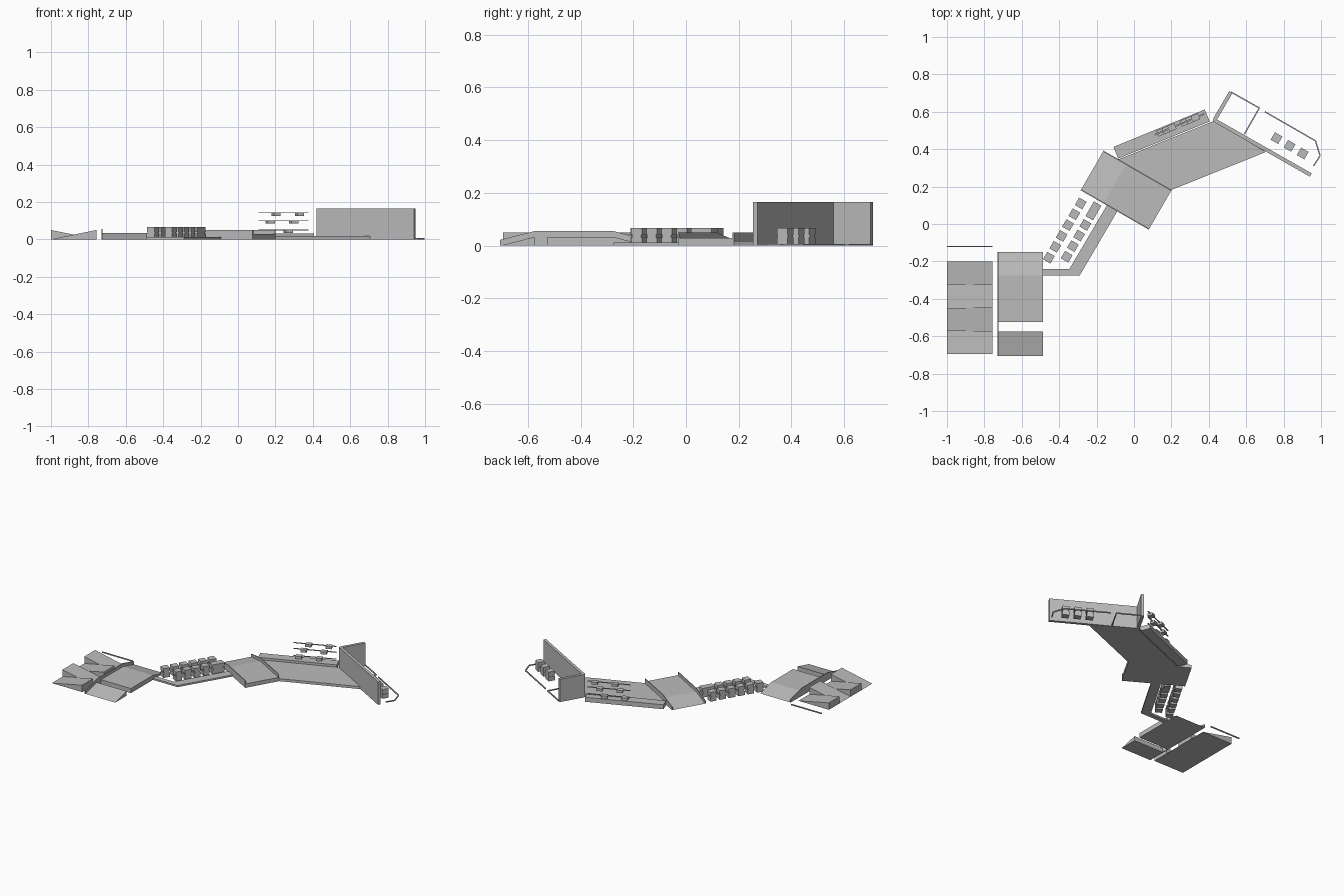
import bpy, bmesh, math
from mathutils import Matrix, Vector

if "Cube" in bpy.data.objects:
    bpy.data.objects.remove(bpy.data.objects["Cube"])

grey = bpy.data.materials.new("concrete_grey")
grey.use_nodes = True
COLOUR = (0.5, 0.5, 0.5, 1)
grey.diffuse_color = COLOUR
grey.node_tree.nodes["Principled BSDF"].inputs["Base Color"].default_value = COLOUR


def extrude(name, points, offset):
    """Closed polygon of 3D points, extruded along an offset."""
    bm = bmesh.new()
    face = bm.faces.new([bm.verts.new(p) for p in points])
    geo = bmesh.ops.extrude_face_region(bm, geom=[face])["geom"]
    bmesh.ops.translate(bm, vec=offset, verts=[v for v in geo if isinstance(v, bmesh.types.BMVert)])
    bmesh.ops.recalc_face_normals(bm, faces=bm.faces)
    mesh = bpy.data.meshes.new(name)
    bm.to_mesh(mesh)
    bm.free()
    mesh.materials.append(grey)
    obj = bpy.data.objects.new(name, mesh)
    bpy.context.collection.objects.link(obj)
    return obj


def slab(name, outline, z0, z1):
    return extrude(name, [(x, y, z0) for x, y in outline], (0, 0, z1 - z0))


def profile(name, origin, angle, shape, width):
    """Side profile (u, z) running along an angle, extruded to its left."""
    turn = Matrix.Rotation(math.radians(angle), 3, 'Z')
    start = Vector((origin[0], origin[1], 0))
    return extrude(name, [start + turn @ Vector((u, 0, z)) for u, z in shape],
                   turn @ Vector((0, width, 0)))


def box(name, x, y, z0, z1, length, width, angle):
    a = math.radians(angle)
    c, s = math.cos(a), math.sin(a)
    corners = [(-1, -1), (1, -1), (1, 1), (-1, 1)]
    outline = [(x + c * i * length / 2 - s * j * width / 2,
                y + s * i * length / 2 + c * j * width / 2) for i, j in corners]
    return slab(name, outline, z0, z1)


def bar(name, a, b, width, z0, z1):
    d = Vector(b) - Vector(a)
    m = (Vector(a) + Vector(b)) / 2
    return box(name, m.x, m.y, z0, z1, d.length, width, math.degrees(math.atan2(d.y, d.x)))


def block(name, x, y, length, width, angle):
    """Block with a shallow slot across its ends."""
    box(name + "_base", x, y, 0, 0.03, length, width, angle)
    box(name + "_core", x, y, 0.03, 0.04, length * 0.8, width, angle)
    box(name + "_top", x, y, 0.04, 0.066, length, width, angle)


# Four side-by-side wedges with alternating slopes, and a low kerb behind
for i in range(4):
    high = -0.757 if i % 2 == 0 else -1.0
    y = -0.695 + i * 0.1235
    extrude(f"wedge_{i + 1}", [(-1, y, 0), (-0.757, y, 0), (high, y, 0.05)], (0, 0.1235, 0))
bar("back_kerb", (-1, -0.12), (-0.757, -0.12), 0.006, 0, 0.008)

# Gap jump: take-off, landing and the side wall that follows them
profile("take_off", (-0.487, -0.705), 90, [(0, 0), (0.13, 0), (0.13, 0.033)], 0.24)
profile("landing", (-0.487, -0.525), 90, [(0, 0), (0.375, 0), (0.25, 0.033), (0, 0.033)], 0.24)
profile("jump_side_wall", (-0.725, -0.705), 90,
        [(0, 0), (0.555, 0), (0.555, 0.022), (0.43, 0.055), (0.13, 0.055), (0, 0.022)], 0.006)

# Bent low path
slab("low_path", [(-0.487, -0.275), (-0.29, -0.275), (-0.085, 0.075),
                  (-0.145, 0.1), (-0.345, -0.24), (-0.487, -0.24)], 0, 0.012)

# Two rows of blocks
for i in range(6):
    t = i / 5
    block(f"left_block_{i + 1}", -0.455 + 0.17 * t, -0.18 + 0.29 * t, 0.046, 0.046, 60)
for i in range(4):
    t = i / 3
    block(f"right_block_{i + 1}", -0.36 + 0.1 * t, -0.175 + 0.17 * t, 0.046, 0.046, 60)
block("right_long_block", -0.217, 0.07, 0.09, 0.046, 60)

# Raised platform with a ramped end and a lip along both long edges
CORNER = Vector((-0.285, 0.18))
ACROSS = Vector((0.5, 0.866))
profile("platform", CORNER, -30, [(0, 0), (0.42, 0), (0.42, 0.028), (0.14, 0.028)], 0.245)
for side, shift in (("front", 0), ("back", 0.239)):
    profile(f"platform_{side}_lip", CORNER + ACROSS * shift, -30,
            [(0, 0), (0.42, 0), (0.42, 0.05), (0.14, 0.05), (0, 0.02)], 0.006)

# Long floor with a ledge behind it
slab("long_floor", [(0.2, 0.182), (0.705, 0.385), (0.425, 0.55), (-0.085, 0.345)], 0, 0.018)
slab("back_ledge", [(-0.085, 0.35), (0.405, 0.548), (0.378, 0.612), (-0.11, 0.412)], 0, 0.032)

# Three shelves with small boxes above the ledge
for level, z in enumerate((0.05, 0.1, 0.142)):
    bar(f"shelf_{level + 1}", (0.11, 0.477), (0.375, 0.588), 0.008, z - 0.002, z + 0.002)
    for k in range(2):
        t = (0.25 + 0.5 * k + 0.12 * (level - 1)) * 0.95
        box(f"shelf_box_{level + 1}_{k + 1}", 0.11 + 0.265 * t, 0.477 + 0.111 * t,
            z - 0.016, z + 0.002, 0.04, 0.034, 22.5)

# Tall corner wall
bar("tall_wall", (0.425, 0.558), (0.945, 0.262), 0.02, 0, 0.165)
bar("tall_wall_return", (0.43, 0.555), (0.518, 0.705), 0.02, 0, 0.165)

# Thin ground rails behind the wall
for n, path in enumerate(([(0.52, 0.705), (0.67, 0.62), (0.59, 0.48)],
                          [(0.70, 0.6), (0.97, 0.445), (0.995, 0.365), (0.96, 0.31)])):
    for k, (a, b) in enumerate(zip(path, path[1:])):
        bar(f"ground_rail_{n + 1}_{k + 1}", a, b, 0.007, 0, 0.007)

# Stools behind the wall
for i in range(3):
    block(f"stool_{i + 1}", 0.762 + 0.07 * i, 0.459 - 0.041 * i, 0.046, 0.046, -30)
